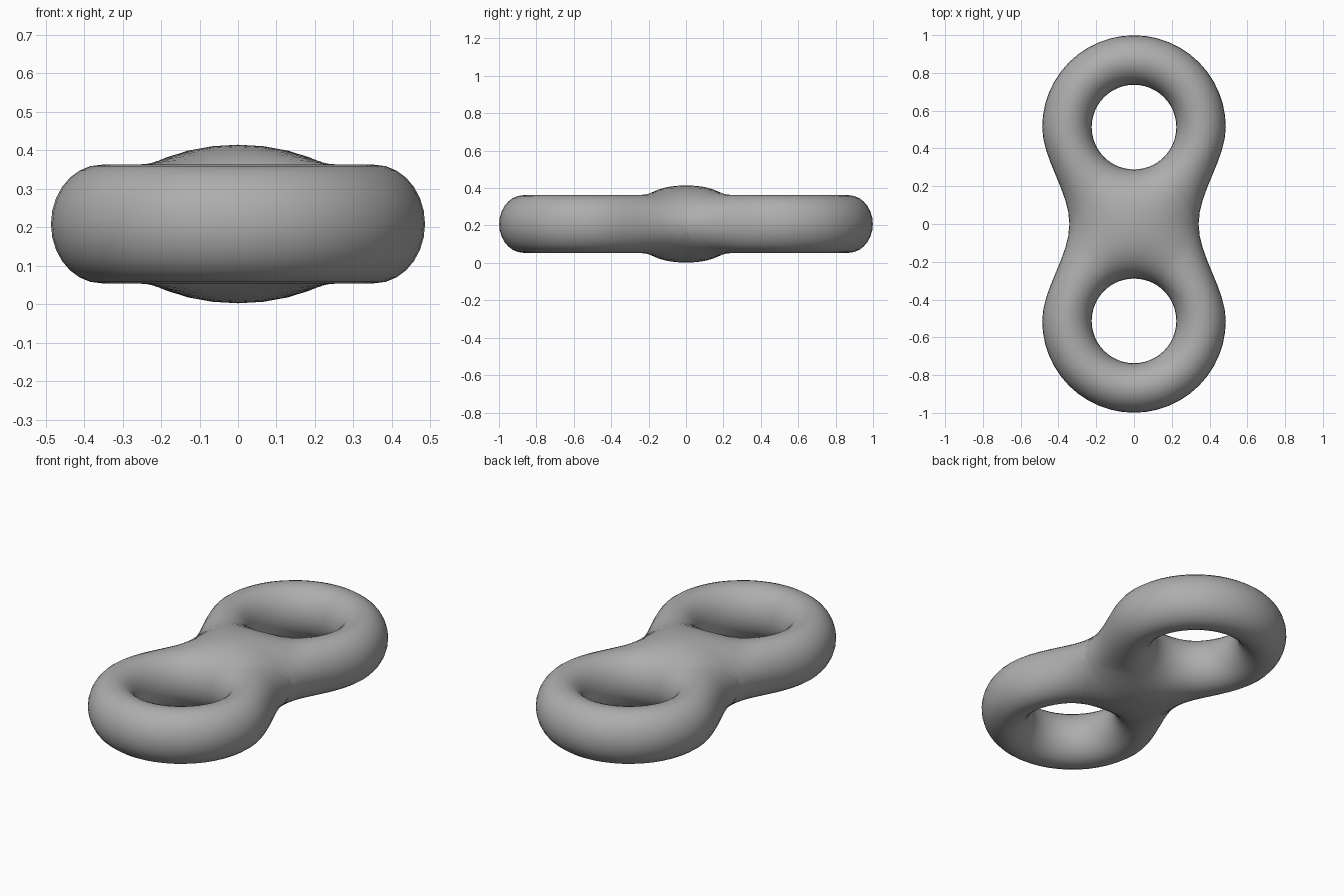
import bpy, math
from math import pi, sin, cos, sqrt, hypot

if "Cube" in bpy.data.objects:
    bpy.data.objects.remove(bpy.data.objects["Cube"])

CY, RI, RO = 0.513, 0.224, 0.486     # hole centre, hole radius, outer radius
WAIST, MID_H, RING_H = 0.342, 0.206, 0.154
STEPS = 14                           # points across each section

# Outer boundary of one quarter: middle plane, waist curve, round end
path = []
for i in range(8):
    x = WAIST * sin(pi / 2 * i / 8)
    path.append((x, 0.0, True))
for i in range(8):
    s = i / 8
    path.append((WAIST + (RO - WAIST) * s * s * (3 - 2 * s), CY * s, i == 0))
for i in range(13):
    a = pi / 2 * i / 12
    path.append((RO * cos(a) if i < 12 else 0.0, CY + RO * sin(a), False))

# Radial sections from the hole edge to the boundary (squared height is a cubic)
verts, faces = [], []
slope = 4 * RING_H ** 2
L_corner = hypot(WAIST, CY) - RI
for px, py, on_mid in path:
    d = hypot(px, py - CY)
    length = d - RI
    ux, uy = px / d, (py - CY) / d
    start = slope * length / (RO - RI)
    corner_end = -2 * MID_H ** 2 * L_corner / (L_corner + RI)
    if on_mid:
        end_sq = MID_H ** 2 * (1 - (px / WAIST) ** 2)
        end = -2 * MID_H ** 2 * (px / WAIST) ** 2 * length / d
    else:
        end_sq = 0.0
        k = (length - (RO - RI)) / (L_corner - (RO - RI))
        end = -slope + (corner_end + slope) * k
    for j in range(STEPS + 1):
        t = (1 - cos(pi * j / STEPS)) / 2
        z2 = (start * (t - 2 * t * t + t ** 3) + end * (t ** 3 - t * t)
              + end_sq * (3 * t * t - 2 * t ** 3))
        z = sqrt(z2) if z2 > 1e-9 else 0.0
        r = RI + length * t
        y = 0.0 if on_mid and j == STEPS else CY + uy * r
        verts.append((ux * r, y, z))

n = STEPS + 1
for i in range(len(path) - 1):
    for j in range(STEPS):
        a = i * n + j
        faces.append((a, a + 1, a + n + 1, a + n))

mesh = bpy.data.meshes.new("double_ring")
mesh.from_pydata(verts, [], faces)
mesh.update()
if sum(p.normal.z for p in mesh.polygons) < 0:
    mesh.flip_normals()
for p in mesh.polygons:
    p.use_smooth = True

# Darker grey surface
grey = bpy.data.materials.new("dark_grey")
grey.diffuse_color = (0.42, 0.42, 0.42, 1)
grey.use_nodes = True
grey.node_tree.nodes["Principled BSDF"].inputs["Base Color"].default_value = grey.diffuse_color
mesh.materials.append(grey)

# Mirror the piece into the full figure-eight body
body = bpy.data.objects.new("double_ring", mesh)
bpy.context.collection.objects.link(body)
body.location.z = 0.208
mirror = body.modifiers.new("mirror", 'MIRROR')
mirror.use_axis = (True, True, True)
mirror.merge_threshold = 0.0005
